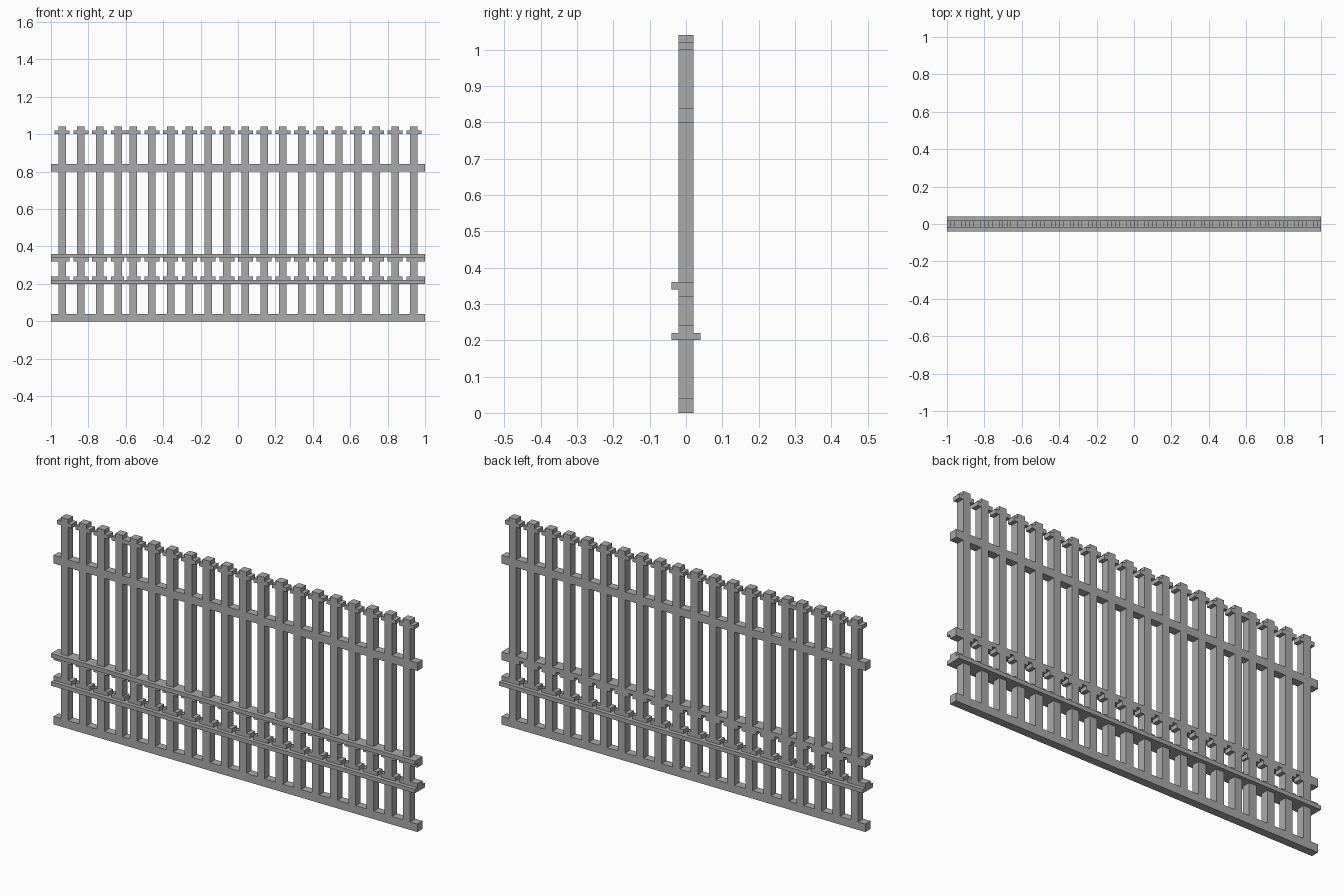
import bpy
import bmesh
from mathutils import Matrix, Vector

if "Cube" in bpy.data.objects:
    bpy.data.objects.remove(bpy.data.objects["Cube"], do_unlink=True)

grey = bpy.data.materials.new("iron grey")
grey.use_nodes = True
colour = (0.4, 0.4, 0.4, 1)
grey.diffuse_color = colour
grey.node_tree.nodes["Principled BSDF"].inputs["Base Color"].default_value = colour


def boxes(name, spans):
    """One object made of boxes, each given as (x, y, z) ranges."""
    bm = bmesh.new()
    for ranges in spans:
        low, high = (Vector(c) for c in zip(*ranges))
        place = Matrix.Translation((low + high) / 2) @ Matrix.Diagonal((high - low).to_4d())
        bmesh.ops.create_cube(bm, size=1, matrix=place)
    mesh = bpy.data.meshes.new(name)
    bm.to_mesh(mesh)
    bm.free()
    mesh.materials.append(grey)
    obj = bpy.data.objects.new(name, mesh)
    bpy.context.collection.objects.link(obj)


FULL = (-1, 1)
CORE = (-0.02, 0.02)

# The first four pickets sit slightly closer to the rest
pickets = [-0.94 + 0.1 * i - (0.02 if i > 3 else 0) for i in range(4)]
pickets += [-0.56 + 0.1 * i for i in range(16)]

# Pickets run between the rails
for name, z in (("lower_pickets", (0.04, 0.2)), ("short_pickets", (0.24, 0.32)),
                ("tall_pickets", (0.36, 0.8)), ("top_pickets", (0.84, 1.04))):
    boxes(name, [((x - 0.02, x + 0.02), CORE, z) for x in pickets])

# Small cross arms near the picket tips
arms = []
for x in pickets:
    arms.append(((x - 0.04, x - 0.02), CORE, (1.0, 1.02)))
    arms.append(((x + 0.02, x + 0.04), CORE, (1.0, 1.02)))
boxes("picket_cross_arms", arms)

# Plain rails
boxes("bottom_rail", [(FULL, CORE, (0, 0.04))])
boxes("top_rail", [(FULL, CORE, (0.8, 0.84))])

# Stepped rails with a ledge
boxes("ledge_rail", [(FULL, (-0.04, 0.04), (0.2, 0.22))])
boxes("middle_rail", [(FULL, (-0.04, 0.02), (0.34, 0.36))])

# Notched strips facing each other, open midway between pickets
edges = [-1] + [(a + b) / 2 for a, b in zip(pickets, pickets[1:])] + [1]
strips = []
for a, b in zip(edges, edges[1:]):
    left = a if a == -1 else a + 0.01
    right = b if b == 1 else b - 0.01
    strips.append((left, right))
boxes("ledge_strip", [(s, CORE, (0.22, 0.24)) for s in strips])
boxes("middle_strip", [(s, CORE, (0.32, 0.34)) for s in strips])
